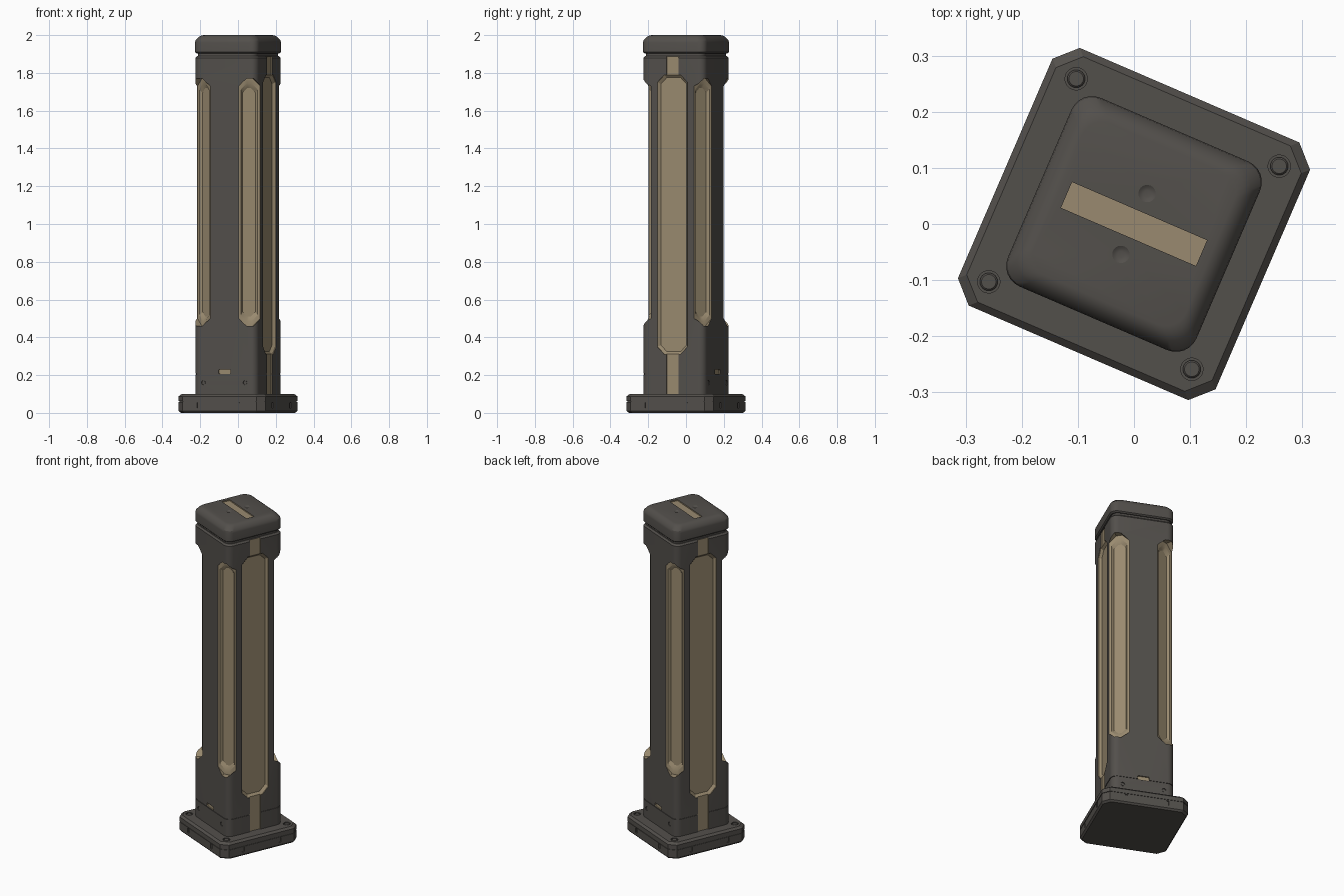
import bpy, bmesh, math
from mathutils import Matrix, Vector

if "Cube" in bpy.data.objects:
    bpy.data.objects.remove(bpy.data.objects["Cube"])

ROT = Matrix.Rotation(math.radians(-23.3), 4, 'Z')   # whole post is turned on the ground


def material(name, rgb):
    m = bpy.data.materials.new(name)
    m.diffuse_color = (*rgb, 1)
    m.use_nodes = True
    m.node_tree.nodes["Principled BSDF"].inputs["Base Color"].default_value = m.diffuse_color
    return m


MATS = [material("dark_metal", (0.086, 0.079, 0.071)), material("tan_panel", (0.32, 0.255, 0.16))]


def loft(name, rings, mat=0):
    """Closed solid through a list of equal-length point rings."""
    bm = bmesh.new()
    loops = [[bm.verts.new(p) for p in ring] for ring in rings]
    n = len(loops[0])
    for a, b in zip(loops, loops[1:]):
        for i in range(n):
            bm.faces.new((a[i], a[(i + 1) % n], b[(i + 1) % n], b[i]))
    bm.faces.new(loops[0][::-1])
    bm.faces.new(loops[-1])
    bmesh.ops.recalc_face_normals(bm, faces=bm.faces)
    for f in bm.faces:
        f.material_index = mat
    me = bpy.data.meshes.new(name)
    bm.to_mesh(me)
    bm.free()
    for m in MATS:
        me.materials.append(m)
    ob = bpy.data.objects.new(name, me)
    bpy.context.collection.objects.link(ob)
    return ob


def square(z, half, r, segs):
    """Square ring with rounded (or chamfered, segs=1) corners."""
    c, pts = half - r, []
    for k, (sx, sy) in enumerate(((1, 1), (-1, 1), (-1, -1), (1, -1))):
        for i in range(segs + 1):
            a = math.pi / 2 * (k + i / segs)
            pts.append((sx * c + r * math.cos(a), sy * c + r * math.sin(a), z))
    return pts


def stack(name, levels, r, segs):
    return loft(name, [square(z, h, r, segs) for z, h in levels])


def slot(name, origin, normal, steps, mat=1):
    """Upright octagonal cutter; steps are (offset, half width, z0, z1, corner)."""
    n = Vector(normal).normalized()
    u = Vector((-n.y, n.x, 0))
    rings = []
    for d, w, z0, z1, c in steps:
        outline = ((-w + c, z0), (w - c, z0), (w, z0 + c), (w, z1 - c),
                   (w - c, z1), (-w + c, z1), (-w, z1 - c), (-w, z0 + c))
        base = Vector((origin[0], origin[1], 0)) + n * d
        rings.append([base + u * a + Vector((0, 0, z)) for a, z in outline])
    return loft(name, rings, mat)


def disc(name, centre, axis, levels, mat=0):
    """Round stack along an axis; levels are (offset, radius)."""
    q = Vector((0, 0, 1)).rotation_difference(Vector(axis))
    return loft(name, [[Vector(centre) + q @ Vector((r * math.cos(i * math.pi / 10),
                        r * math.sin(i * math.pi / 10), d)) for i in range(20)]
                       for d, r in levels], mat)


def carve(ob, cutters):
    for c in cutters:
        m = ob.modifiers.new("cut", 'BOOLEAN')
        m.operation, m.solver, m.object = 'DIFFERENCE', 'EXACT', c
    dg = bpy.context.evaluated_depsgraph_get()
    me = bpy.data.meshes.new_from_object(ob.evaluated_get(dg))
    ob.modifiers.clear()
    ob.data = me
    for c in cutters:
        bpy.data.objects.remove(c)


H = 0.182
SIGNS = [(sx, sy) for sx in (1, -1) for sy in (1, -1)]

# Square column with a seam above the foot band
column = stack("column", [(0.09, H), (0.204, H), (0.204, H - .003), (0.209, H - .003),
                          (0.209, H), (1.88, H), (1.89, H - .008)], 0.04, 6)
cuts = []
for sx, sy in SIGNS:
    # recessed corner panels
    cuts.append(slot("corner_cut", (sx * .131, sy * .152), (sx * .514, sy * .857, 0),
                     [(0.12, .058, .46, 1.77, .04), (0, .058, .46, 1.77, .04),
                      (-.002, .045, .485, 1.745, .033), (-.016, .034, .51, 1.72, .024)]))
    # screw holes in the foot band
    cuts.append(disc("screw_cut", (sx * .12, sy * H, .16), (0, sy, 0),
                     [(-.006, .012), (.02, .012)]))
for s in (1, -1):
    # tan strip and large panel on the two side faces
    cuts.append(slot("strip_cut", (s * H, 0), (s, 0, 0),
                     [(.02, .035, .05, 1.95, .001), (-.006, .035, .05, 1.95, .001)]))
    cuts.append(slot("panel_cut", (s * H, 0), (s, 0, 0),
                     [(.02, .087, .31, 1.79, .04), (-.004, .087, .31, 1.79, .04),
                      (-.018, .074, .325, 1.775, .034)]))
    # small vents on the two plain faces
    cuts.append(slot("vent_cut", (0, s * H), (0, s, 0),
                     [(.02, .035, .207, .23, .005), (-.008, .035, .207, .23, .005)]))
carve(column, cuts)

# Recessed neck between column and cap
neck = stack("neck", [(1.87, .17), (1.92, .17)], 0.035, 6)

# Cap with slot and two shallow dimples
cap = stack("cap", [(1.903, .176), (1.91, H + .001), (1.96, H + .001), (1.972, .181),
                    (1.99, .168), (1.997, .158), (2.0, .148)], 0.04, 6)
cuts = [loft("light_cut", [[(x * .131, y * .025, z) for x, y in ((1, 1), (-1, 1), (-1, -1), (1, -1))]
                           for z in (1.993, 2.05)], 1)]
for s in (1, -1):
    cuts.append(disc("dimple_cut", (0, s * .059, 2), (0, 0, 1),
                     [(-.004, .006), (-.003, .011), (.001, .017)], 0))
carve(cap, cuts)

# Base plate with a seam, side notches and bolt recesses
base = stack("base_plate", [(0, .241), (.01, .25), (.058, .25), (.058, .247), (.063, .247),
                            (.063, .25), (.088, .25), (.1, .238)], 0.037, 1)
cuts = []
for sx, sy in SIGNS:
    cuts.append(disc("bolt_cut", (sx * .197, sy * .197, .1), (0, 0, 1),
                     [(-.01, .02), (.02, .02)]))
    for o, n, t in (((sx * .12, sy * .25), (0, sy, 0), 0), ((sx * .25, sy * .12), (sx, 0, 0), 0)):
        cuts.append(slot("notch_cut", o, n, [(.02, .008, .025, .055, .002),
                                             (-.006, .008, .025, .055, .002)], 0))
carve(base, cuts)

# Bolts and screws
for i, (sx, sy) in enumerate(SIGNS):
    disc(f"base_bolt_{i + 1}", (sx * .197, sy * .197, .085), (0, 0, 1),
         [(0, .016), (.011, .016), (.014, .013)])
    disc(f"band_screw_{i + 1}", (sx * .12, sy * (H - .01), .16), (0, sy, 0),
         [(0, .009), (.008, .009)])

# Turn the post and shade smoothly with sharp edges
for ob in bpy.context.collection.objects:
    ob.data.transform(ROT)
    for p in ob.data.polygons:
        p.use_smooth = True
    ob.data.set_sharp_from_angle(angle=math.radians(28))
